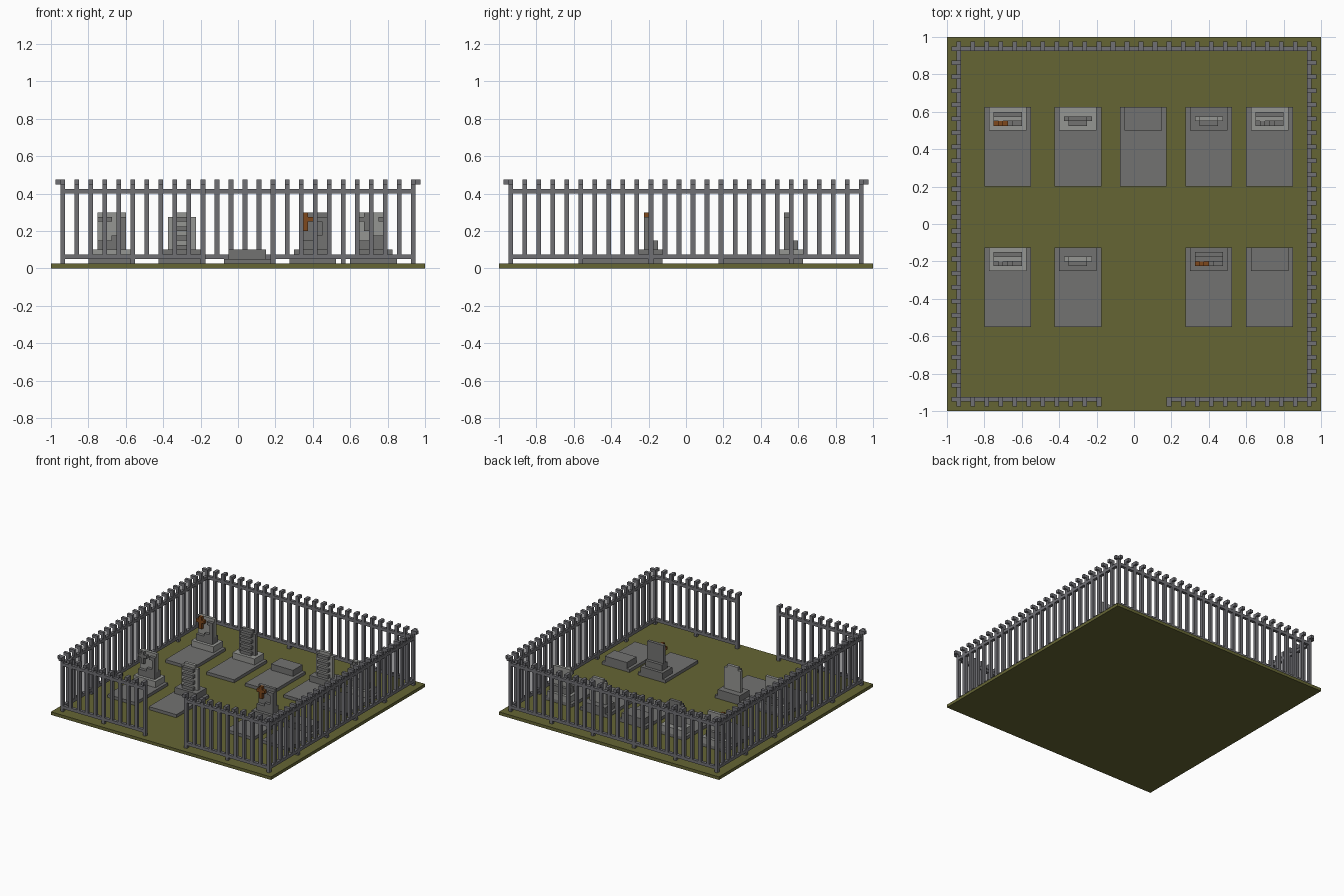
import bpy
import bmesh
from math import pi
from mathutils import Matrix, Vector

cube = bpy.data.objects.get("Cube")
if cube:
    bpy.data.objects.remove(cube, do_unlink=True)

U = 0.025  # building unit


def material(name, rgb):
    m = bpy.data.materials.new(name)
    m.use_nodes = True
    m.diffuse_color = (*rgb, 1)
    m.node_tree.nodes["Principled BSDF"].inputs["Base Color"].default_value = (*rgb, 1)
    return m


GRASS = material("olive grass", (0.130, 0.130, 0.034))
STONE = material("grey stone", (0.170, 0.170, 0.167))
PALE = material("pale stone", (0.300, 0.305, 0.290))
IRON = material("fence grey", (0.160, 0.160, 0.175))
WOOD = material("brown wood", (0.210, 0.065, 0.012))


def boxes(name, mat, spans, matrix=Matrix()):
    """One object from boxes given as (x0, x1, y0, y1, z0, z1) in units."""
    bm = bmesh.new()
    for x0, x1, y0, y1, z0, z1 in spans:
        size = Vector((x1 - x0, y1 - y0, z1 - z0)) * U
        mid = Vector((x0 + x1, y0 + y1, z0 + z1)) * U / 2
        bmesh.ops.create_cube(bm, size=1, matrix=Matrix.Translation(mid) @ Matrix.Diagonal((*size, 1)))
    bm.transform(matrix)
    mesh = bpy.data.meshes.new(name)
    bm.to_mesh(mesh)
    bm.free()
    mesh.materials.append(mat)
    obj = bpy.data.objects.new(name, mesh)
    bpy.context.collection.objects.link(obj)
    return obj


# Ground
boxes("ground", GRASS, [(-40, 40, -40, 40, 0, 1)])


# Fence: four sides turned about the centre, with a gateway in the front
def fence_side(name, angle, gate=False):
    spans = []
    for i in range(26):
        x = -38 + 3 * i
        if gate and 10 < i < 15:
            continue
        foot = 1 if i % 5 == 0 else 2
        spans.append((x, x + 1, 37, 38, foot, 18))
        spans.append((x, x + 1, 37, 39, 18, 19))
    runs = [(-38, -7), (7, 38)] if gate else [(-38, 38)]
    for a, b in runs:
        for z in (2, 16):
            spans.append((a, b, 37, 38, z, z + 1))
    boxes(name, IRON, spans, Matrix.Rotation(angle, 4, "Z"))


fence_side("fence_back", 0)
fence_side("fence_right", pi / 2)
fence_side("fence_front", pi, gate=True)
fence_side("fence_left", -pi / 2)


# Upright with stepped foot, a relief cross and a raised border
def cross_stone(name, at, body, cross):
    boxes(name + "_step", STONE, [(2, 8, 13, 16, 4, 6)], at)
    boxes(name + "_upright", body, [(2, 8, 14, 15, 6, 12)], at)
    boxes(name + "_border", STONE, [(7, 8, 13, 14, 6, 11), (6, 7, 13, 14, 10, 11),
                                    (5, 7, 13, 14, 6, 7)], at)
    boxes(name + "_cross", cross, [(3, 4, 13, 14, 8, 12), (2, 5, 13, 14, 10, 11)], at)


# Upright with notched shoulders and raised bars
def barred_stone(name, at, body):
    boxes(name + "_upright", body, [(2, 8, 14, 15, 4, 11), (3, 7, 14, 15, 11, 12)], at)
    boxes(name + "_bars", STONE, [(3, 7, 13, 14, z, z + 1) for z in (4, 6, 8, 10)], at)


# Graves: left edge, front edge, kind, base, upright and cross colours
graves = [
    (-32, 8, "cross", PALE, PALE, WOOD),
    (-17, 8, "bars", PALE, STONE, None),
    (-3, 8, "plain", STONE, None, None),
    (11, 8, "bars", STONE, PALE, None),
    (24, 8, "cross", PALE, PALE, STONE),
    (-32, -22, "cross", PALE, PALE, STONE),
    (-17, -22, "bars", STONE, PALE, None),
    (11, -22, "cross", STONE, STONE, WOOD),
    (24, -22, "plain", STONE, None, None),
]
for n, (x, y, kind, base, body, cross) in enumerate(graves, 1):
    name = f"grave_{n}"
    at = Matrix.Translation((x * U, y * U, 0))
    boxes(name + "_slab", STONE, [(0, 10, 0, 17, 1, 2)], at)
    boxes(name + "_base", base, [(1, 9, 12, 17, 2, 4)], at)
    if kind == "cross":
        cross_stone(name, at, body, cross)
    elif kind == "bars":
        barred_stone(name, at, body)
